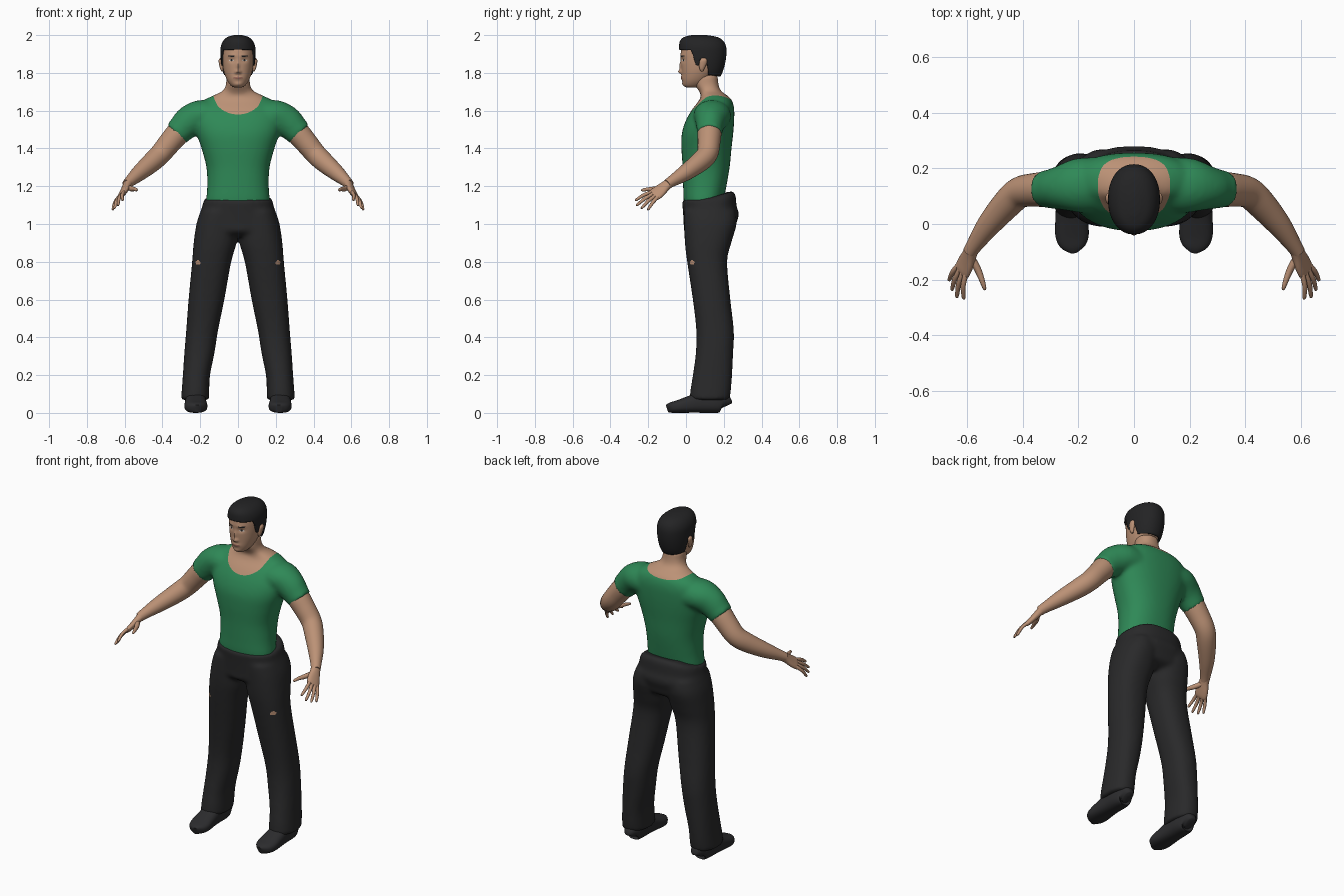
import bpy, bmesh, math
from mathutils import Vector

if "Cube" in bpy.data.objects:
    bpy.data.objects.remove(bpy.data.objects["Cube"])


def material(name, rgb):
    m = bpy.data.materials.new(name)
    m.diffuse_color = (*rgb, 1)
    m.use_nodes = True
    m.node_tree.nodes["Principled BSDF"].inputs["Base Color"].default_value = m.diffuse_color
    return m


SKIN = material("skin", (0.50, 0.285, 0.18))
GREEN = material("shirt green", (0.028, 0.25, 0.095))
PANTS = material("charcoal cloth", (0.022, 0.022, 0.023))
HAIR = material("black hair", (0.017, 0.017, 0.018))
SHOE = material("shoe grey", (0.025, 0.025, 0.027))
LIPS = material("lips", (0.34, 0.15, 0.11))
WHITE = material("eye white", (0.6, 0.57, 0.53))


def catmull(p, i, t):
    a, b, c, d = (Vector(p[min(max(i + k, 0), len(p) - 1)]) for k in (-1, 0, 1, 2))
    return 0.5 * (2 * b + (c - a) * t + (2 * a - 5 * b + 4 * c - d) * t * t
                  + (3 * b - a - 3 * c + d) * t ** 3)


def loft(bm, secs, n=32, ref=None, p=2.0, k=4):
    """Closed skin over rings (x, y, z, a, b); flat rings unless ref gives the width direction."""
    pts = [catmull(secs, i, j / k) for i in range(len(secs) - 1) for j in range(k)]
    pts.append(Vector(secs[-1]))
    rings = []
    for i, s in enumerate(pts):
        u, v = Vector((1, 0, 0)), Vector((0, 1, 0))
        if ref:
            t = (pts[min(i + 1, len(pts) - 1)][:3], pts[max(i - 1, 0)][:3])
            t = (Vector(t[0]) - Vector(t[1])).normalized()
            u = Vector(ref)
            u = (u - t * u.dot(t)).normalized()
            v = t.cross(u)
        ring = []
        for j in range(n):
            c, d = math.cos(2 * math.pi * j / n), math.sin(2 * math.pi * j / n)
            c, d = (math.copysign(abs(q) ** (2 / p), q) for q in (c, d))
            ring.append(bm.verts.new(Vector(s[:3]) + u * s[3] * c + v * s[4] * d))
        rings.append(ring)
    for r, q in zip(rings, rings[1:]):
        for j in range(n):
            bm.faces.new((r[j], r[(j + 1) % n], q[(j + 1) % n], q[j]))
    bm.faces.new(rings[0][::-1])
    bm.faces.new(rings[-1])


def flat(z, half, front, back, x=0.0):
    return (x, (front + back) / 2, z, half, (back - front) / 2)


def smooth(me):
    me.polygons.foreach_set("use_smooth", [True] * len(me.polygons))
    me.set_sharp_from_angle(angle=math.radians(45))


def finish(name, bm, mats, mirror=False, voxel=0):
    bmesh.ops.recalc_face_normals(bm, faces=bm.faces[:])
    me = bpy.data.meshes.new(name)
    bm.to_mesh(me)
    bm.free()
    ob = bpy.data.objects.new(name, me)
    bpy.context.collection.objects.link(ob)
    if mirror:
        ob.modifiers.new("mirror", 'MIRROR')
    if voxel:  # blend overlapping volumes into one skin
        r = ob.modifiers.new("blend", 'REMESH')
        r.mode, r.voxel_size = 'VOXEL', voxel
        s = ob.modifiers.new("soften", 'SMOOTH')
        s.factor, s.iterations = 0.5, 7
        bpy.context.view_layer.update()
        dg = bpy.context.evaluated_depsgraph_get()
        new = bpy.data.meshes.new_from_object(ob.evaluated_get(dg))
        ob.modifiers.clear()
        ob.data = new
    ob.data.materials.clear()
    for m in mats:
        ob.data.materials.append(m)
    smooth(ob.data)
    return ob


def paint(ob, f, index):
    """Cut the mesh along f = 0; colour the inside (f < 0), or delete it if index is None."""
    bm = bmesh.new()
    bm.from_mesh(ob.data)
    val = {v: f(*v.co) for v in bm.verts}
    cuts = []
    for e in bm.edges[:]:
        a, b = e.verts
        if val[a] * val[b] < 0:
            cuts.append(bmesh.utils.edge_split(e, a, val[a] / (val[a] - val[b]))[1])
    if cuts:
        bmesh.ops.connect_verts(bm, verts=cuts)
    inside = [q for q in bm.faces if f(*q.calc_center_median()) < 0]
    if index is None:
        bmesh.ops.delete(bm, geom=inside, context='FACES')
    else:
        for q in inside:
            q.material_index = index
    bm.to_mesh(ob.data)
    bm.free()
    smooth(ob.data)


def spot(cx, cz, rx, rz, slope=0.0):
    """Front-facing ellipse, repeated on both sides."""
    return lambda x, y, z: 1 if y > 0.08 else (
        ((abs(x) - cx) / rx) ** 2 + ((z - cz - slope * (abs(x) - cx)) / rz) ** 2 - 1)


# Shirt with neck: torso and two sleeves blended together
bm = bmesh.new()
loft(bm, [flat(*s) for s in (
    (1.06, .16, .005, .19), (1.12, .168, -.012, .198), (1.2, .163, -.015, .214),
    (1.3, .167, -.018, .231), (1.4, .193, -.024, .241), (1.48, .22, -.022, .25),
    (1.55, .235, 0, .255), (1.61, .225, .035, .255), (1.655, .18, .07, .243),
    (1.683, .125, .078, .215), (1.705, .08, .068, .185), (1.74, .064, .045, .172),
    (1.79, .062, .04, .168))], n=48, p=2.3)
for s in (1, -1):
    loft(bm, [(s * x, y, z, a, b) for x, y, z, a, b in (
        (.12, .14, 1.565, .10, .085), (.2, .138, 1.572, .098, .084), (.26, .13, 1.54, .08, .084),
        (.30, .126, 1.503, .07, .074), (.327, .125, 1.476, .066, .07))], ref=(0, 1, 0))
shirt = finish("shirt_and_neck", bm, [GREEN, SKIN], voxel=0.011)


def neckline(x, y, z):
    depth = 0.11 - 0.075 * min(max((y - 0.06) / 0.12, 0), 1)
    return (x / 0.132) ** 2 + (max(1.69 - z, 0) / depth) ** 2 - 1


paint(shirt, neckline, 1)

# Trousers: hips and two legs
bm = bmesh.new()
loft(bm, [flat(*s) for s in (
    (.935, .17, .03, .2), (.96, .218, -.008, .25), (1.0, .22, -.012, .265),
    (1.05, .205, -.015, .28), (1.09, .19, -.018, .268), (1.13, .182, -.022, .245))], n=48, p=2.4)
for s in (1, -1):
    loft(bm, [flat(z, (o - i) / 2, f, b, s * (o + i) / 2) for z, i, o, f, b in (
        (.068, .152, .302, .02, .23), (.12, .152, .298, .023, .238), (.2, .148, .292, .036, .244),
        (.32, .124, .284, .052, .25), (.44, .105, .274, .054, .253), (.6, .072, .262, .036, .235),
        (.8, .036, .243, .006, .218), (.9, .008, .235, -.006, .24), (1.0, .003, .22, -.01, .268),
        (1.07, .01, .195, -.01, .262))], p=2.3)
for v in bm.verts:  # waistband rises at the back
    if v.co.z > 1.1 and v.co.y > 0.15:
        v.co.z += 0.5 * (v.co.y - 0.15)
trousers = finish("trousers", bm, [PANTS, SKIN], voxel=0.011)
paint(trousers, spot(.212, .797, .014, .011), 1)

# Shoes
bm = bmesh.new()
loft(bm, [(x, y, h / 2, w, h / 2) for y, x, w, h in (
    (.21, .222, .02, .07), (.198, .222, .042, .1), (.15, .223, .054, .115), (.08, .224, .055, .112),
    (.02, .224, .058, .09), (-.04, .222, .06, .068), (-.078, .218, .046, .056),
    (-.098, .215, .016, .044))], ref=(1, 0, 0), p=2.6)
finish("shoes", bm, [SHOE], mirror=True)

# Arms
bm = bmesh.new()
loft(bm, [(x, y, z, r, r) for x, y, z, r in (
    (.25, .13, 1.55, .055), (.31, .125, 1.49, .063), (.36, .122, 1.432, .06), (.41, .113, 1.372, .056),
    (.455, .073, 1.328, .053), (.52, -.002, 1.272, .043), (.57, -.072, 1.228, .03),
    (.588, -.1, 1.21, .026))], ref=(0, 1, 0))
finish("arms", bm, [SKIN], mirror=True)

# Hands: palm, four fingers and thumb
ACROSS = Vector((.5, .7, -.5))
KNUCKLE = Vector((.615, -.165, 1.155))
bm = bmesh.new()
loft(bm, [(.58, -.085, 1.22, .026, .024), (.59, -.11, 1.2, .029, .02), (.603, -.14, 1.175, .037, .017),
          (*KNUCKLE, .038, .014), (.62, -.178, 1.146, .032, .008)], n=24, ref=ACROSS, p=2.3)
TIPS = ((-.028, (.612, -.27, 1.125)), (-.009, (.637, -.264, 1.098)),
        (.01, (.655, -.238, 1.083)), (.028, (.665, -.203, 1.075)))
for off, tip in TIPS:
    a, b = KNUCKLE + ACROSS * off, Vector(tip)
    a += (KNUCKLE - b) * 0.12
    bend = Vector((.006, 0, .006))
    loft(bm, [(*a, .010, .010), (*(a.lerp(b, .5) + bend), .0095, .009),
              (*a.lerp(b, .92), .007, .007), (*b, .003, .003)], n=12, ref=ACROSS)
loft(bm, [(.585, -.12, 1.195, .014, .014), (.562, -.16, 1.186, .014, .013),
          (.546, -.2, 1.184, .010, .010), (.537, -.228, 1.18, .008, .007),
          (.534, -.237, 1.178, .003, .003)], n=12, ref=ACROSS)
finish("hands", bm, [SKIN], mirror=True)

# Head: lofted skull, then soft bumps for the features
bm = bmesh.new()
loft(bm, [flat(*s) for s in (
    (1.722, .018, .005, .05), (1.733, .037, -.012, .085), (1.76, .057, -.02, .12),
    (1.80, .073, -.023, .155), (1.84, .081, -.026, .18), (1.88, .084, -.028, .195),
    (1.92, .083, -.026, .195), (1.95, .075, -.014, .185), (1.975, .052, .012, .155),
    (1.985, .02, .05, .11))], n=96, p=2.15, k=7)
BUMPS = ((0, 1.806, .011, .011, .017), (0, 1.835, .008, .022, .010), (.012, 1.803, .007, .008, .006),
         (.034, 1.868, .018, .012, -.007), (.03, 1.892, .025, .009, .003),
         (0, 1.774, .022, .010, .006), (0, 1.74, .02, .010, .004))
for v in bm.verts:
    if v.co.y < 0.05:
        v.co.y -= sum(h * math.exp(-((abs(v.co.x) - cx) / sx) ** 2 - ((v.co.z - cz) / sz) ** 2)
                      for cx, cz, sx, sz, h in BUMPS)
head = finish("head", bm, [SKIN, HAIR, LIPS, WHITE])
paint(head, spot(.034, 1.867, .0135, .006), 3)
paint(head, spot(.034, 1.867, .0062, .006), 1)
paint(head, spot(.036, 1.889, .02, .0042, .1), 1)
paint(head, spot(0, 1.774, .024, .0065), 2)

# Ears
bm = bmesh.new()
loft(bm, [(.083, .085, 1.808, .004, .006), (.086, .084, 1.822, .009, .013), (.09, .09, 1.85, .011, .02),
          (.092, .093, 1.868, .010, .018), (.09, .093, 1.88, .004, .008)], n=16)
finish("ears", bm, [SKIN], mirror=True)

# Hair: cap trimmed along the hairline
LINE = ((-.1, 1.925), (.03, 1.92), (.05, 1.845), (.07, 1.835), (.078, 1.872),
        (.108, 1.875), (.12, 1.79), (.3, 1.76))


def hairline(x, y, z):
    for (y0, z0), (y1, z1) in zip(LINE, LINE[1:]):
        if y <= y1:
            return z - z0 - (z1 - z0) * (y - y0) / (y1 - y0)
    return z - 1.76


bm = bmesh.new()
loft(bm, [flat(*s) for s in (
    (1.755, .06, 0, .168), (1.80, .081, -.02, .192), (1.85, .09, -.03, .207), (1.9, .093, -.036, .214),
    (1.94, .091, -.037, .212), (1.97, .078, -.031, .197), (1.99, .055, -.01, .165),
    (2.0, .022, .03, .11))], n=64, p=2.15, k=5)
hair = finish("hair", bm, [HAIR])
paint(hair, hairline, None)
shell = hair.modifiers.new("thickness", 'SOLIDIFY')
shell.thickness, shell.offset = 0.01, -1
